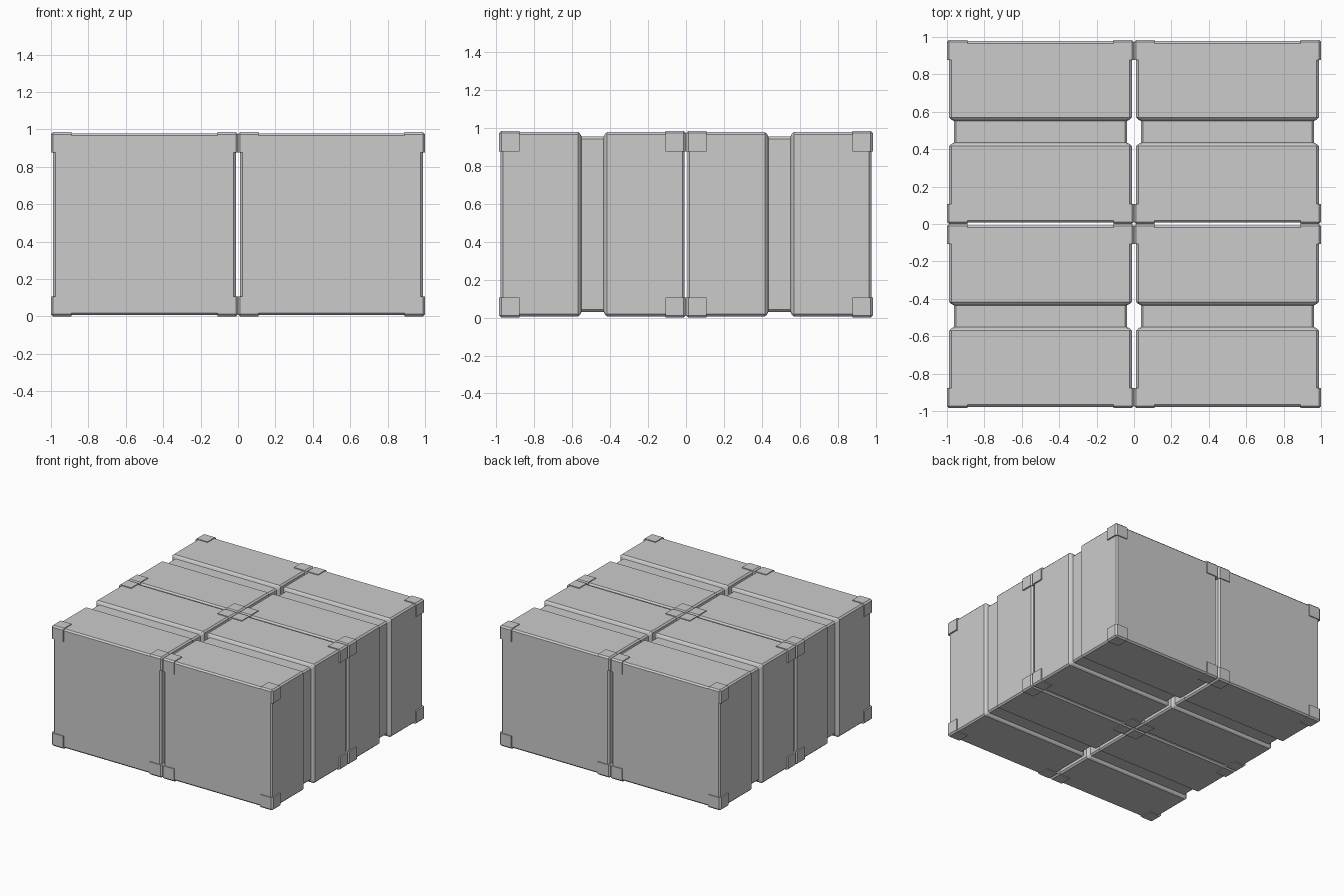
import bpy, bmesh
from mathutils import Vector

if "Cube" in bpy.data.objects:
    bpy.data.objects.remove(bpy.data.objects["Cube"])

CENTRE_Y, CENTRE_Z = 0.4925, 0.4925


def ring(bm, y, hx, hz, c=0.012):
    # chamfered rectangle section at depth y
    pts = [(hx, -hz + c), (hx, hz - c), (hx - c, hz), (-hx + c, hz),
           (-hx, hz - c), (-hx, -hz + c), (-hx + c, -hz), (hx - c, -hz)]
    return [bm.verts.new((x, y, z)) for x, z in pts]


def finish(name, bm, loc):
    bmesh.ops.recalc_face_normals(bm, faces=bm.faces)
    me = bpy.data.meshes.new(name)
    bm.to_mesh(me)
    bm.free()
    ob = bpy.data.objects.new(name, me)
    ob.location = loc
    bpy.context.collection.objects.link(ob)
    return ob


def crate_body(loc):
    # lofted box with a strap groove around its middle
    half = [(0.485, 0.476, 0.474), (0.473, 0.488, 0.486),
            (0.076, 0.488, 0.486), (0.066, 0.478, 0.477), (0.058, 0.463, 0.462)]
    sections = [(-y, x, z) for y, x, z in half] + half[::-1]
    bm = bmesh.new()
    rings = [ring(bm, *s) for s in sections]
    for a, b in zip(rings, rings[1:]):
        for i in range(8):
            j = (i + 1) % 8
            bm.faces.new((a[i], a[j], b[j], b[i]))
    bm.faces.new(rings[0])
    bm.faces.new(rings[-1])
    finish("crate_body", bm, loc)


def corner_guards(loc):
    # slightly proud chamfered blocks on all eight corners
    outer = Vector((0.5, 0.4925, 0.4925))
    inner = Vector((0.39, 0.385, 0.385))
    bm = bmesh.new()
    for sx in (-1, 1):
        for sy in (-1, 1):
            for sz in (-1, 1):
                vs = bmesh.ops.create_cube(bm, size=1)["verts"]
                for v in vs:
                    for k, s in enumerate((sx, sy, sz)):
                        v.co[k] = s * (outer[k] if v.co[k] * s > 0 else inner[k])
    # chamfer only the edges on the outside of the crate
    edges = [e for e in bm.edges
             if sum(all(abs(abs(v.co[k]) - outer[k]) < 1e-5 for v in e.verts)
                    for k in range(3)) == 2]
    bmesh.ops.bevel(bm, geom=edges, offset=0.012, segments=1, affect='EDGES')
    finish("corner_guards", bm, loc)


# two by two block of crates
for x in (-0.5, 0.5):
    for y in (-CENTRE_Y, CENTRE_Y):
        crate_body((x, y, CENTRE_Z))
        corner_guards((x, y, CENTRE_Z))
